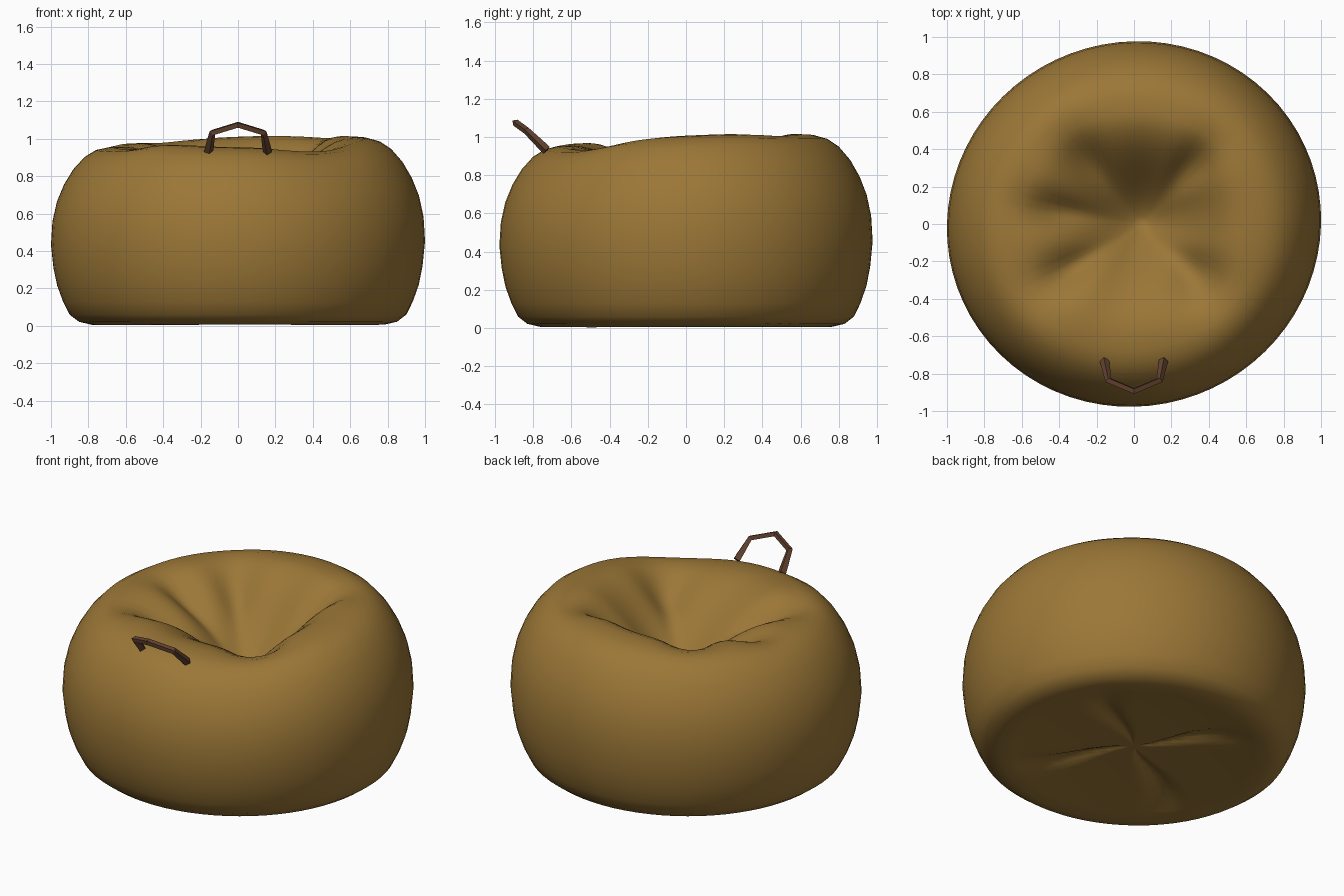
import bpy, bmesh, math
from math import sin, cos, pi, exp, radians

if "Cube" in bpy.data.objects:
    bpy.data.objects.remove(bpy.data.objects["Cube"])

SEG = 72


def material(name, color):
    m = bpy.data.materials.new(name)
    m.diffuse_color = (*color, 1)
    m.use_nodes = True
    m.node_tree.nodes["Principled BSDF"].inputs["Base Color"].default_value = m.diffuse_color
    return m


tan_cloth = material("tan cloth", (0.33, 0.185, 0.038))
brown_strap = material("brown strap", (0.13, 0.058, 0.030))

# side profile from floor to rim (radius, height)
SIDE = [(0.78, 0.006), (0.85, 0.022), (0.90, 0.06), (0.935, 0.13), (0.967, 0.22),
        (0.987, 0.32), (1.0, 0.45), (0.992, 0.58), (0.968, 0.69), (0.93, 0.785),
        (0.88, 0.87), (0.82, 0.938), (0.76, 0.977), (0.69, 0.996), (0.61, 1.0)]

# folds in the seat: angle, angular width, depth
FOLDS = [(-41, 17, 0.11), (47, 12, 0.09), (127, 14, 0.09), (171, 11, 0.08), (215, 12, 0.09)]
SEAT_Z = 0.55


def bump(angle, centre, width):
    d = (angle - centre + pi) % (2 * pi) - pi
    return exp(-(d / width) ** 2)


def rim_height(a):
    sag = 0.035 * bump(a, radians(-55), 0.42)
    puff = 0.018 * bump(a, radians(236), 0.3)
    return 0.985 + 0.022 * cos(a) + 0.026 * sin(a) - sag + puff


def fold(a, r):
    s = sum(d * bump(a, radians(c), radians(w)) for c, w, d in FOLDS)
    return s * exp(-((r - 0.44) / 0.17) ** 2)


def plan(r, a):
    # slightly oval outline, long along one diagonal
    r *= 1 + 0.011 * sin(2 * a)
    return r * cos(a), 0.977 * r * sin(a)


def side_point(r, z, a):
    lift = rim_height(a) * z if z > 0.45 else z * (1 + (rim_height(a) - 1) * z / 0.45)
    return *plan(r, a), lift - fold(a, r)


def seat_point(t, a):
    r = 0.61 * t
    steep = 1.45 + 0.3 * sin(a) + 0.1 * cos(a)
    z = SEAT_Z + (rim_height(a) - SEAT_Z) * sin(pi / 2 * t) ** steep
    x, y = plan(r, a)
    return x + 0.04 * (1 - t), y, z - fold(a, r)


def base_point(t, a):
    # shallow dented underside with four gathered creases
    twist = a + 0.25 * sin(3 * t)
    crease = sum(bump(twist, radians(45 + 90 * k), 0.13) for k in range(4))
    z = 0.006 + 0.05 * (1 - t * t) + 0.035 * crease * sin(pi * t) ** 1.2
    return *plan(0.78 * t, a), z


# stuffed bag, skinned ring by ring from underside centre to seat centre
def build_bag():
    bm = bmesh.new()
    angles = [2 * pi * i / SEG for i in range(SEG)]
    rings = []
    for k in range(1, 10):
        rings.append([bm.verts.new(base_point(k / 10, a)) for a in angles])
    for r, z in SIDE:
        rings.append([bm.verts.new(side_point(r, z, a)) for a in angles])
    for k in range(13, 0, -1):
        rings.append([bm.verts.new(seat_point(k / 14, a)) for a in angles])
    for lo, hi in zip(rings, rings[1:]):
        for i in range(SEG):
            j = (i + 1) % SEG
            bm.faces.new((lo[i], lo[j], hi[j], hi[i]))
    bottom = bm.verts.new((0, 0, 0.056))
    top = bm.verts.new((0.04, 0, SEAT_Z))
    for i in range(SEG):
        j = (i + 1) % SEG
        bm.faces.new((bottom, rings[0][j], rings[0][i]))
        bm.faces.new((top, rings[-1][i], rings[-1][j]))
    for f in bm.faces:
        f.smooth = True
    bmesh.ops.recalc_face_normals(bm, faces=bm.faces)
    me = bpy.data.meshes.new("bag")
    bm.to_mesh(me)
    bm.free()
    me.materials.append(tan_cloth)
    bpy.context.collection.objects.link(bpy.data.objects.new("bag", me))


# carrying handle: flat-sided strap swept along a five-sided loop
def build_handle():
    half = [(0.158, -0.73, 0.93, 1.3), (0.153, -0.755, 0.955, 1.25), (0.137, -0.835, 1.033, 1.0)]
    path = half + [(0, -0.893, 1.075, 1.0)] + [(-x, y, z, w) for x, y, z, w in reversed(half)]
    cu = bpy.data.curves.new("handle", 'CURVE')
    cu.dimensions = '3D'
    cu.bevel_depth = 0.019
    cu.bevel_resolution = 0
    cu.use_fill_caps = True
    sp = cu.splines.new('POLY')
    sp.points.add(len(path) - 1)
    for p, (x, y, z, w) in zip(sp.points, path):
        p.co = (x, y, z, 1)
        p.radius = w
    sp.use_smooth = False
    cu.materials.append(brown_strap)
    ob = bpy.data.objects.new("handle", cu)
    bpy.context.collection.objects.link(ob)
    bpy.context.view_layer.objects.active = ob
    ob.select_set(True)
    bpy.ops.object.convert(target='MESH')


build_bag()
build_handle()
